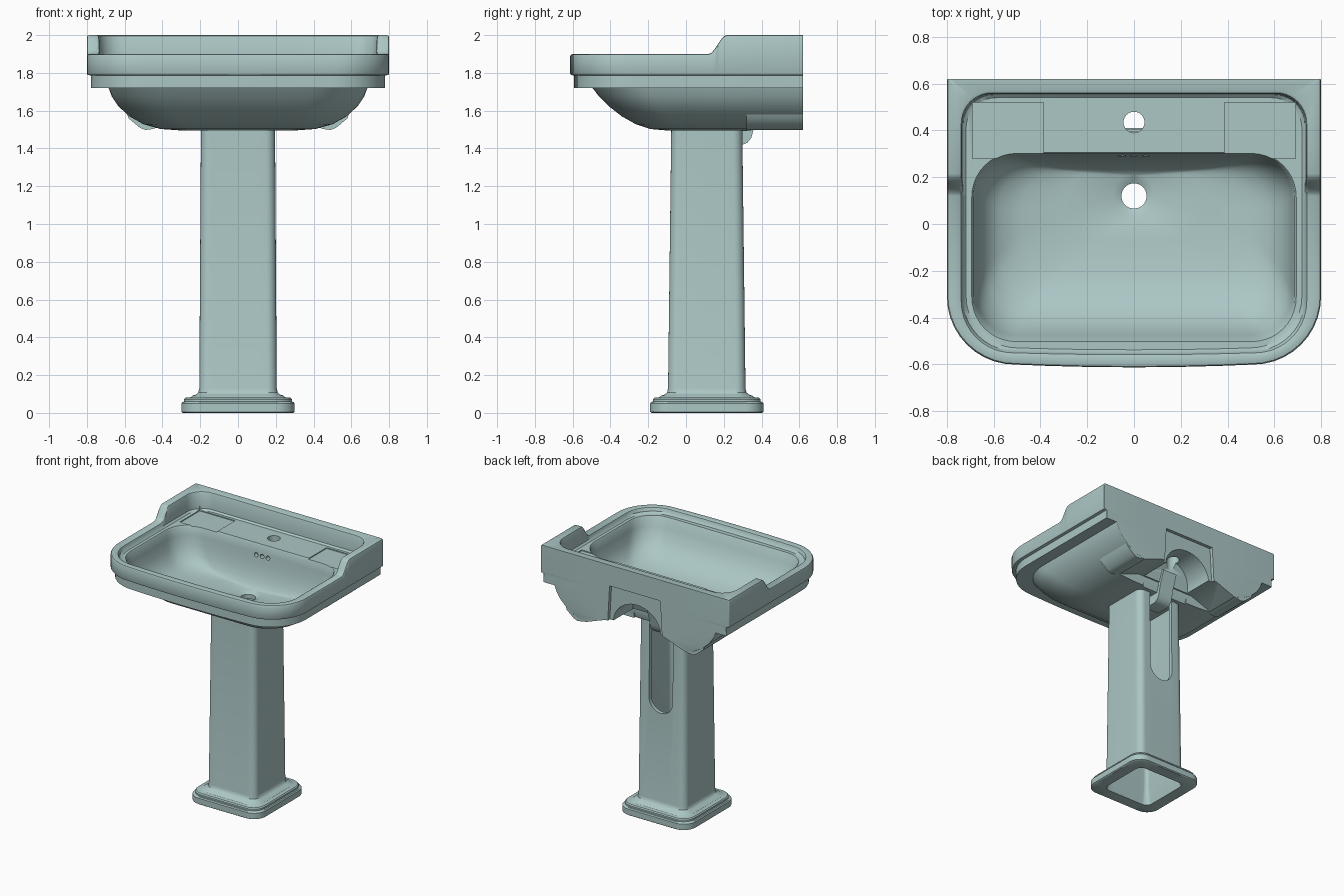
import bpy, bmesh, math
from mathutils import Vector

cube = bpy.data.objects.get("Cube")
if cube:
    bpy.data.objects.remove(cube, do_unlink=True)

glaze = bpy.data.materials.new("pale_green_glaze")
glaze.use_nodes = True
COLOUR = (0.41, 0.57, 0.56, 1)
glaze.diffuse_color = COLOUR
shader = glaze.node_tree.nodes["Principled BSDF"]
shader.inputs["Base Color"].default_value = COLOUR
shader.inputs["Roughness"].default_value = 0.4

SLOPE_START, SLOPE_END = 0.12, 0.215


def lerp(a, b, t):
    return a + (b - a) * t


def splash(y):
    # Height gained where the rim sweeps up to the splashback
    t = min(1, max(0, (y - SLOPE_START) / (SLOPE_END - SLOPE_START)))
    return 0.1 * t * t * (3 - 2 * t)


def ring(hx, y0, y1, rf, rb, z, rise=False, bow=0.0):
    # Rounded rectangle: half width, front, back, front radius, back radius
    half = []
    for i in range(4):
        t = i / 4
        half.append(((hx - rf) * t, y0 - bow * (1 - t * t)))
    for i in range(11):
        a = math.pi / 2 * (i / 10 - 1)
        half.append((hx - rf + rf * math.cos(a), y0 + rf + rf * math.sin(a)))
    lo, hi = y0 + rf, y1 - rb
    fits = lo < SLOPE_START and hi > SLOPE_END
    for i in range(7):
        y = lerp(SLOPE_START, SLOPE_END, i / 6) if fits else lerp(lo, hi, (i + 1) / 8)
        half.append((hx, y))
    for i in range(11):
        a = math.pi / 2 * i / 10
        half.append((hx - rb + rb * math.cos(a), y1 - rb + rb * math.sin(a)))
    half += [((hx - rb) / 2, y1), (0, y1)]
    full = half + [(-x, y) for x, y in half[-2:0:-1]]
    return [(x, y, z + (splash(y) if rise else 0)) for x, y in full]


def make(name, verts, faces):
    mesh = bpy.data.meshes.new(name)
    mesh.from_pydata(verts, [], faces)
    bm = bmesh.new()
    bm.from_mesh(mesh)
    bmesh.ops.recalc_face_normals(bm, faces=bm.faces)
    bm.to_mesh(mesh)
    bm.free()
    mesh.materials.append(glaze)
    ob = bpy.data.objects.new(name, mesh)
    bpy.context.collection.objects.link(ob)
    return ob


def closed_loft(name, rings):
    # Skin rings in order and join the last one to the first
    n, m = len(rings[0]), len(rings)
    faces = [(k * n + i, k * n + (i + 1) % n,
              (k + 1) % m * n + (i + 1) % n, (k + 1) % m * n + i)
             for k in range(m) for i in range(n)]
    return make(name, [p for r in rings for p in r], faces)


def prism(name, near, far):
    # Solid between two matching outlines
    n = len(near)
    faces = [tuple(range(n)), tuple(range(2 * n - 1, n - 1, -1))]
    faces += [(i, (i + 1) % n, n + (i + 1) % n, n + i) for i in range(n)]
    return make(name, near + far, faces)


def along_y(name, outline, front, back):
    return prism(name, [(x, front, z) for x, z in outline],
                 [(x, back, z) for x, z in outline])


def box(name, x0, x1, y0, y1, z0, z1):
    return along_y(name, [(x0, z0), (x1, z0), (x1, z1), (x0, z1)], y0, y1)


def circle(cx, cy, r, n=32):
    return [(cx + r * math.cos(2 * math.pi * i / n),
             cy + r * math.sin(2 * math.pi * i / n)) for i in range(n)]


def cut(target, cutter):
    cutter.hide_render = True
    mod = target.modifiers.new("cut", 'BOOLEAN')
    mod.operation = 'DIFFERENCE'
    mod.solver = 'EXACT'
    mod.object = cutter
    bpy.context.view_layer.objects.active = target
    bpy.ops.object.modifier_apply(modifier=mod.name)
    bpy.data.objects.remove(cutter, do_unlink=True)


def smooth(ob, degrees=35):
    bpy.ops.object.select_all(action='DESELECT')
    ob.select_set(True)
    bpy.context.view_layer.objects.active = ob
    bpy.ops.object.shade_smooth_by_angle(angle=math.radians(degrees))


# Basin: underside, stepped rim, deck, bowl and drain as one skin
BACK, SQUARE, DECK = 0.62, 0.006, 1.86
rings = [ring(0.053, 0.067, 0.173, 0.05, 0.05, 1.493)]
for hx, y0, r, z in [(0.3, -0.1, 0.14, 1.495), (0.41, -0.19, 0.19, 1.503),
                     (0.5, -0.265, 0.22, 1.528), (0.575, -0.34, 0.25, 1.57),
                     (0.635, -0.41, 0.27, 1.625), (0.668, -0.46, 0.28, 1.675),
                     (0.685, -0.495, 0.28, 1.72)]:
    rings.append(ring(hx, y0, BACK, r, SQUARE, z))
for hx, y0, z, rise in [(0.777, -0.58, 1.72, False), (0.777, -0.58, 1.785, False),
                        (0.797, -0.598, 1.79, False), (0.8, -0.601, 1.797, False),
                        (0.8, -0.601, 1.888, True), (0.796, -0.597, 1.897, True),
                        (0.788, -0.589, 1.9, True)]:
    rings.append(ring(hx, y0, BACK, 0.29, SQUARE, z, rise, 0.012))
for hx, y0, y1, z, rise in [(0.748, -0.56, 0.57, 1.9, True),
                            (0.739, -0.551, 0.561, 1.896, True),
                            (0.735, -0.547, 0.557, 1.888, True),
                            (0.731, -0.543, 0.553, DECK + 0.012, False),
                            (0.718, -0.53, 0.54, DECK, False)]:
    rings.append(ring(hx, y0, y1, 0.22, 0.13, z, rise, 0.008))
for hx, y0, y1, r, z in [(0.694, -0.503, 0.306, 0.19, DECK),
                         (0.687, -0.496, 0.3, 0.185, DECK - 0.01),
                         (0.678, -0.475, 0.294, 0.18, 1.79),
                         (0.662, -0.44, 0.284, 0.18, 1.715),
                         (0.63, -0.385, 0.27, 0.18, 1.65),
                         (0.575, -0.31, 0.252, 0.18, 1.6),
                         (0.48, -0.21, 0.235, 0.17, 1.57),
                         (0.3, -0.07, 0.222, 0.13, 1.553),
                         (0.09, 0.03, 0.21, 0.085, 1.545),
                         (0.053, 0.067, 0.173, 0.05, 1.525)]:
    rings.append(ring(hx, y0, y1, r, r, z))
basin = closed_loft("basin", rings)

# Recess behind the bowl: sloped arch, shallow wall pocket, raised underside
arch = [(0.2, 1.4)]
arch += [(0.2 * math.cos(math.pi * i / 24), 1.56 + 0.18 * math.sin(math.pi * i / 24))
         for i in range(25)]
arch.append((-0.2, 1.4))
cut(basin, prism("arch_cutter", [(x, 0.33 + 0.37 * (z - 1.5), z) for x, z in arch],
                 [(x, 0.7, z) for x, z in arch]))
wedge = [(-0.47, 1.49), (-0.25, 1.57), (0.25, 1.57), (0.47, 1.49), (0.47, 1.4), (-0.47, 1.4)]
cut(basin, along_y("underside_cutter", wedge, 0.345, 0.7))
pocket = [(-0.24, 1.4), (0.24, 1.4), (0.215, 1.84), (-0.215, 1.84)]
cut(basin, along_y("pocket_cutter", pocket, 0.595, 0.7))

# Tap hole, overflow holes and soap ledges
hole = circle(0, 0.435, 0.045)
cut(basin, prism("tap_cutter", [(x, y, 1.68) for x, y in hole],
                 [(x, y, 1.95) for x, y in hole]))
for x in (-0.05, 0, 0.05):
    cut(basin, along_y("overflow_cutter", circle(x, 1.775, 0.016, 16), 0.2, 0.325))
for s in (-1, 1):
    x0, x1 = sorted((s * 0.388, s * 0.69))
    cut(basin, box("ledge_cutter", x0, x1, 0.28, 0.52, DECK - 0.007, 1.89))
smooth(basin)

# Wall feet under the back
for side, s in (("left", 1), ("right", -1)):
    outline = [(0.25, 1.6), (0.25, 1.57), (0.45, 1.503), (0.49, 1.498),
               (0.52, 1.51), (0.58, 1.56), (0.6, 1.62)]
    foot = along_y("wall_foot_" + side, [(s * x, z) for x, z in outline], 0.32, 0.619)
    smooth(foot)

# Overflow channel curving under the bowl
channel = [(0.2, 1.51), (0.2, 1.42), (0.3, 1.42), (0.325, 1.43), (0.345, 1.455),
           (0.355, 1.49), (0.365, 1.54), (0.405, 1.65), (0.37, 1.67), (0.3, 1.51)]
smooth(prism("overflow_channel", [(-0.06, y, z) for y, z in channel],
             [(0.06, y, z) for y, z in channel]))

# Hollow pedestal with stepped foot
MID = 0.11
profile = [(0.292, 0.1, 0), (0.3, 0.1, 0.006), (0.3, 0.1, 0.05), (0.294, 0.1, 0.058),
           (0.285, 0.095, 0.06), (0.285, 0.095, 0.072), (0.278, 0.09, 0.08),
           (0.25, 0.08, 0.083), (0.24, 0.075, 0.092), (0.222, 0.065, 0.097),
           (0.21, 0.055, 0.108), (0.205, 0.05, 0.13), (0.188, 0.05, 1.505),
           (0.16, 0.03, 1.505), (0.175, 0.03, 0.13), (0.205, 0.05, 0)]
rings = []
for h, r, z in profile:
    wide = h + 0.008 * z / 1.5 if h < 0.19 else h
    rings.append(ring(wide, MID - h, MID + h, r, r, z))
pedestal = closed_loft("pedestal", rings)

# Pipe slot in the back of the pedestal
slot = [(0.1 * math.cos(math.pi * i / 20), 0.9 - 0.1 * math.sin(math.pi * i / 20))
        for i in range(21)]
slot += [(-0.1, 1.6), (0.1, 1.6)]
cut(pedestal, along_y("slot_cutter", slot, 0.2, 0.5))
smooth(pedestal)
